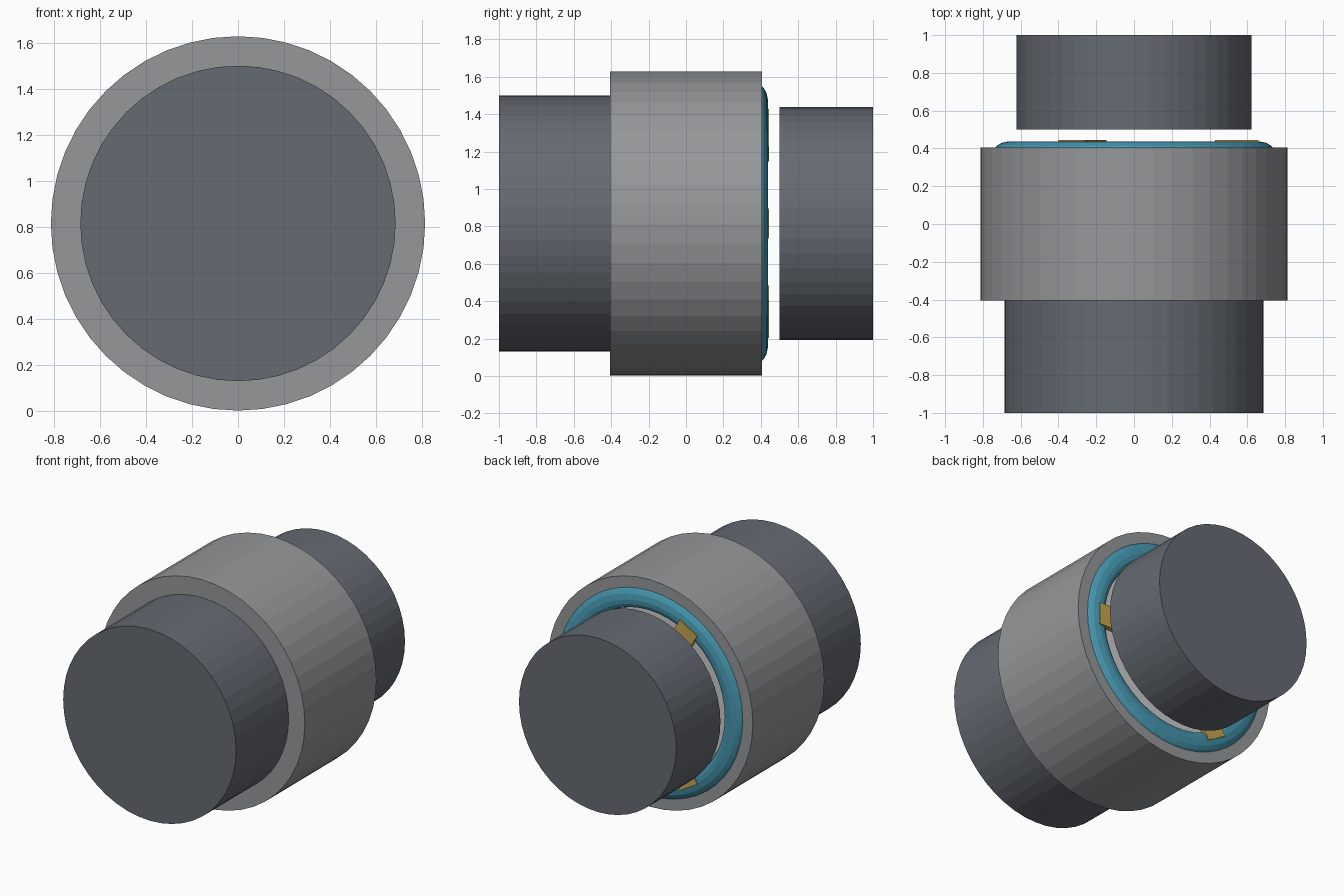
import bpy, bmesh, math
from mathutils import Matrix

if "Cube" in bpy.data.objects:
    bpy.data.objects.remove(bpy.data.objects["Cube"])

ZC = 0.815      # axis height
SEG = 48

def material(name, rgb):
    m = bpy.data.materials.new(name)
    m.diffuse_color = (*rgb, 1)
    m.use_nodes = True
    m.node_tree.nodes["Principled BSDF"].inputs["Base Color"].default_value = m.diffuse_color
    return m

STEEL = material("dark_steel", (0.13, 0.145, 0.17))
CASE = material("case_grey", (0.30, 0.31, 0.32))
LIGHT = material("light_grey", (0.55, 0.56, 0.58))
TEAL = material("teal", (0.06, 0.30, 0.42))
GOLD = material("gold", (0.55, 0.38, 0.08))

def finish(name, bm, mat):
    bmesh.ops.recalc_face_normals(bm, faces=bm.faces)
    me = bpy.data.meshes.new(name)
    bm.to_mesh(me)
    bm.free()
    ob = bpy.data.objects.new(name, me)
    ob.location.z = ZC
    me.materials.append(mat)
    bpy.context.collection.objects.link(ob)
    return ob

def cylinder(name, r, y0, y1, mat):
    bm = bmesh.new()
    bmesh.ops.create_cone(bm, cap_ends=True, segments=SEG, radius1=r, radius2=r, depth=y1 - y0,
                          matrix=Matrix.Translation((0, (y0 + y1) / 2, 0)) @ Matrix.Rotation(math.pi / 2, 4, 'X'))
    return finish(name, bm, mat)

def lathe(name, profile, mat):
    # closed (radius, y) loop revolved around the y axis
    bm = bmesh.new()
    rings = []
    for i in range(SEG):
        a = 2 * math.pi * i / SEG
        rings.append([bm.verts.new((r * math.cos(a), y, r * math.sin(a))) for r, y in profile])
    n = len(profile)
    for i in range(SEG):
        p, q = rings[i], rings[(i + 1) % SEG]
        for j in range(n):
            k = (j + 1) % n
            bm.faces.new((p[j], p[k], q[k], q[j]))
    return finish(name, bm, mat)

# housing sleeve and the two shafts
lathe("housing", [(0.813, -0.405), (0.813, 0.405), (0.61, 0.405), (0.61, -0.405)], CASE)
cylinder("front_shaft", 0.685, -1.0, -0.405, STEEL)
cylinder("rear_shaft", 0.623, 0.5, 1.0, STEEL)

# inner hub face behind the seal
cylinder("hub_disc", 0.61, 0.30, 0.41, LIGHT)

# rounded seal ring standing proud of the housing
lathe("seal_ring", [(0.738, 0.40), (0.725, 0.415), (0.70, 0.43), (0.66, 0.438),
                    (0.63, 0.436), (0.605, 0.425), (0.595, 0.40)], TEAL)

# three radial pads, evenly spaced
for i in range(3):
    bm = bmesh.new()
    bmesh.ops.create_cube(bm, size=1, matrix=Matrix.Rotation(i * 2 * math.pi / 3, 4, 'Y')
                          @ Matrix.Translation((0.545, 0.423, 0)) @ Matrix.Diagonal((0.23, 0.044, 0.16, 1)))
    finish(f"pad_{i + 1}", bm, GOLD)
